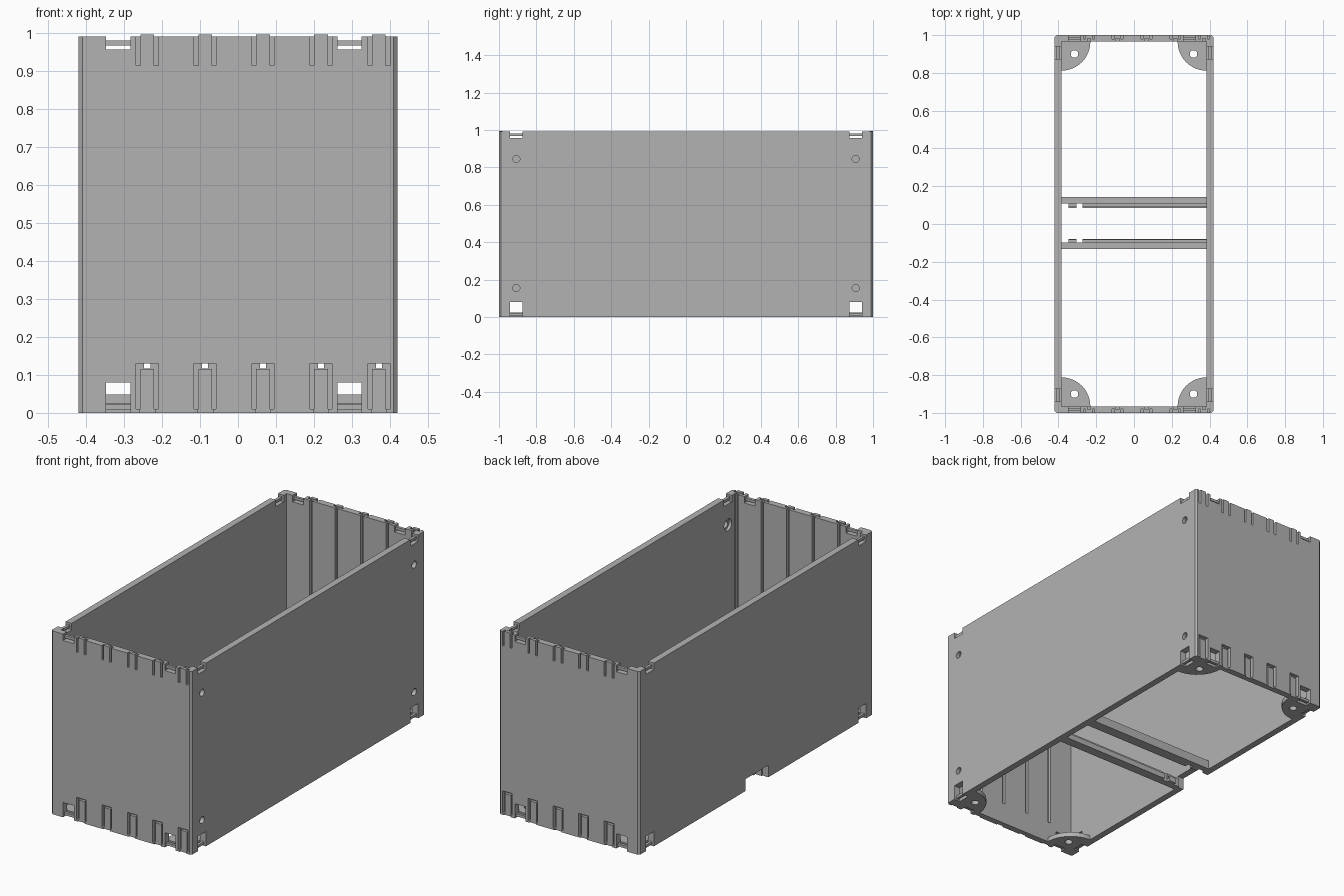
import bpy, bmesh, math
from mathutils import Matrix

if "Cube" in bpy.data.objects:
    bpy.data.objects.remove(bpy.data.objects["Cube"])

grey = bpy.data.materials.new("plain_grey")
grey.use_nodes = True
grey.diffuse_color = (0.45, 0.45, 0.45, 1)
grey.node_tree.nodes["Principled BSDF"].inputs["Base Color"].default_value = (0.45, 0.45, 0.45, 1)

HX, HY, HZ = 0.42, 1.0, 0.992      # outer half sizes and height
IX, IY = 0.384, 0.965              # inner half sizes
SIGNS = (-1, 1)


def add_prism(bm, pts, z0, z1):
    low = [bm.verts.new((x, y, z0)) for x, y in pts]
    face = bm.faces.new(low)
    ext = bmesh.ops.extrude_face_region(bm, geom=[face])
    for v in ext["geom"]:
        if isinstance(v, bmesh.types.BMVert):
            v.co.z = z1


def add_box(bm, x, y, z):
    x, y = sorted(x), sorted(y)
    add_prism(bm, [(x[0], y[0]), (x[1], y[0]), (x[1], y[1]), (x[0], y[1])], *z)


def add_cylinder(bm, center, radius, depth, along_x=False):
    m = Matrix.Translation(center)
    if along_x:
        m = m @ Matrix.Rotation(math.pi / 2, 4, 'Y')
    bmesh.ops.create_cone(bm, cap_ends=True, segments=24, radius1=radius,
                          radius2=radius, depth=depth, matrix=m)


def make(name, bm):
    bmesh.ops.recalc_face_normals(bm, faces=bm.faces)
    me = bpy.data.meshes.new(name)
    bm.to_mesh(me)
    bm.free()
    me.materials.append(grey)
    ob = bpy.data.objects.new(name, me)
    bpy.context.scene.collection.objects.link(ob)
    return ob


def boxes(name, items):
    bm = bmesh.new()
    for it in items:
        add_box(bm, *it)
    return make(name, bm)


def cut(target, cutter):
    mod = target.modifiers.new("cut", 'BOOLEAN')
    mod.operation, mod.solver, mod.object = 'DIFFERENCE', 'EXACT', cutter
    bpy.context.view_layer.update()
    dg = bpy.context.evaluated_depsgraph_get()
    me = bpy.data.meshes.new_from_object(target.evaluated_get(dg))
    target.modifiers.clear()
    target.data = me
    bpy.data.objects.remove(cutter)


# open shell with chamfered upright corners
c = 0.01
outline = []
for sx, sy in ((1, 1), (-1, 1), (-1, -1), (1, -1)):
    pair = [(sx * HX, sy * (HY - c)), (sx * (HX - c), sy * HY)]
    outline += pair if sx == sy else pair[::-1]
bm = bmesh.new()
add_prism(bm, outline, 0, HZ)
shell = make("box_walls", bm)
cut(shell, boxes("cavity", [((-IX, IX), (-IY, IY), (-0.1, 1.1))]))

# corner notches through all four walls, top and bottom
SIDE_Y = (0.874, 0.941)
END_X = ((-0.348, -0.283), (0.262, 0.325))
LEVELS = ((-0.1, 0.08), (0.957, 1.1))
notches = []
for s in SIGNS:
    for z in LEVELS:
        for t in SIGNS:
            notches.append(((s * 0.37, s * 0.45), [t * v for v in SIDE_Y], z))
        for x in END_X:
            notches.append((x, (s * 0.95, s * 1.05), z))
cut(shell, boxes("notches", notches))

# latch slots, windows and inner grooves on the end walls
CLIPS = [-0.239 + 0.1525 * i for i in range(5)]
slots, windows, recesses, grooves = [], [], [], []
for x in CLIPS:
    for s in SIGNS:
        for t in SIGNS:
            for z in ((0.01, 0.12), (0.915, 1.1)):
                slots.append(((x + t * 0.018, x + t * 0.029), (s * 0.98, s * 1.05), z))
        windows.append(((x - 0.029, x + 0.029), (s * 0.978, s * 1.05), (0.115, 0.13)))
        recesses.append(((x - 0.02, x + 0.02), (s * 0.993, s * 1.05), (-0.1, 0.117)))
        grooves.append(((x - 0.008, x + 0.008), (s * 0.95, s * 0.981), (0.117, 1.1)))
for name, items in (("slots", slots), ("windows", windows),
                    ("recesses", recesses), ("grooves", grooves)):
    cut(shell, boxes(name, items))

# cable opening low in one long wall
cut(shell, boxes("opening", [((-0.45, -0.36), (-0.105, 0.09), (-0.1, 0.065))]))

# counterbored screw holes in the other long wall
for radius, x, depth in ((0.019, 0.4, 0.1), (0.032, 0.374, 0.05)):
    bm = bmesh.new()
    for s in SIGNS:
        for z in (0.155, 0.845):
            add_cylinder(bm, (x, s * 0.907, z), radius, depth, True)
    cut(shell, make("screw_holes", bm))

# thin bars spanning the notches
bars = []
for s in SIGNS:
    for z in ((0.008, 0.022), (0.967, 0.981)):
        for t in SIGNS:
            bars.append(((s * 0.394, s * 0.409), [t * v for v in SIDE_Y], z))
        for x in END_X:
            bars.append((x, (s * 0.974, s * 0.989), z))
boxes("notch_bars", bars)

# raised latch tips on the top rim
boxes("latch_tips", [((x - 0.018, x + 0.018), (s * 0.982, s * HY), (HZ, 0.996))
                     for x in CLIPS for s in SIGNS])

# quarter round corner feet with a screw hole
for sx in SIGNS:
    for sy in SIGNS:
        pts = [(sx * IX, sy * IY)]
        for i in range(13):
            a = math.pi / 2 * i / 12
            pts.append((sx * (IX - 0.153 * math.cos(a)), sy * (IY - 0.153 * math.sin(a))))
        bm = bmesh.new()
        add_prism(bm, pts, 0, 0.025)
        foot = make("corner_foot", bm)
        bm = bmesh.new()
        add_cylinder(bm, (sx * 0.315, sy * 0.9, 0), 0.02, 0.2)
        cut(foot, make("foot_hole", bm))

# two stepped floor beams with notched lips
for name, s, inner, step, outer in (("back_beam", 1, 0.085, 0.105, 0.142),
                                    ("front_beam", -1, 0.08, 0.095, 0.132)):
    beam = boxes(name, [((-IX, IX), (s * inner, s * outer), (0, 0.048))])
    cut(beam, boxes("lip_step", [((-0.5, 0.5), (s * 0.05, s * (step - 0.008)), (0.03, 0.1))]))
    cut(beam, boxes("lip_groove", [((-0.5, 0.5), (s * (step - 0.01), s * step), (0.015, 0.1))]))
    cut(beam, boxes("lip_notches", [((-0.5, -0.347), (s * 0.05, s * (step + 0.003)), (-0.1, 0.1)),
                                    ((-0.305, -0.273), (s * 0.05, s * (step + 0.003)), (-0.1, 0.1))]))
